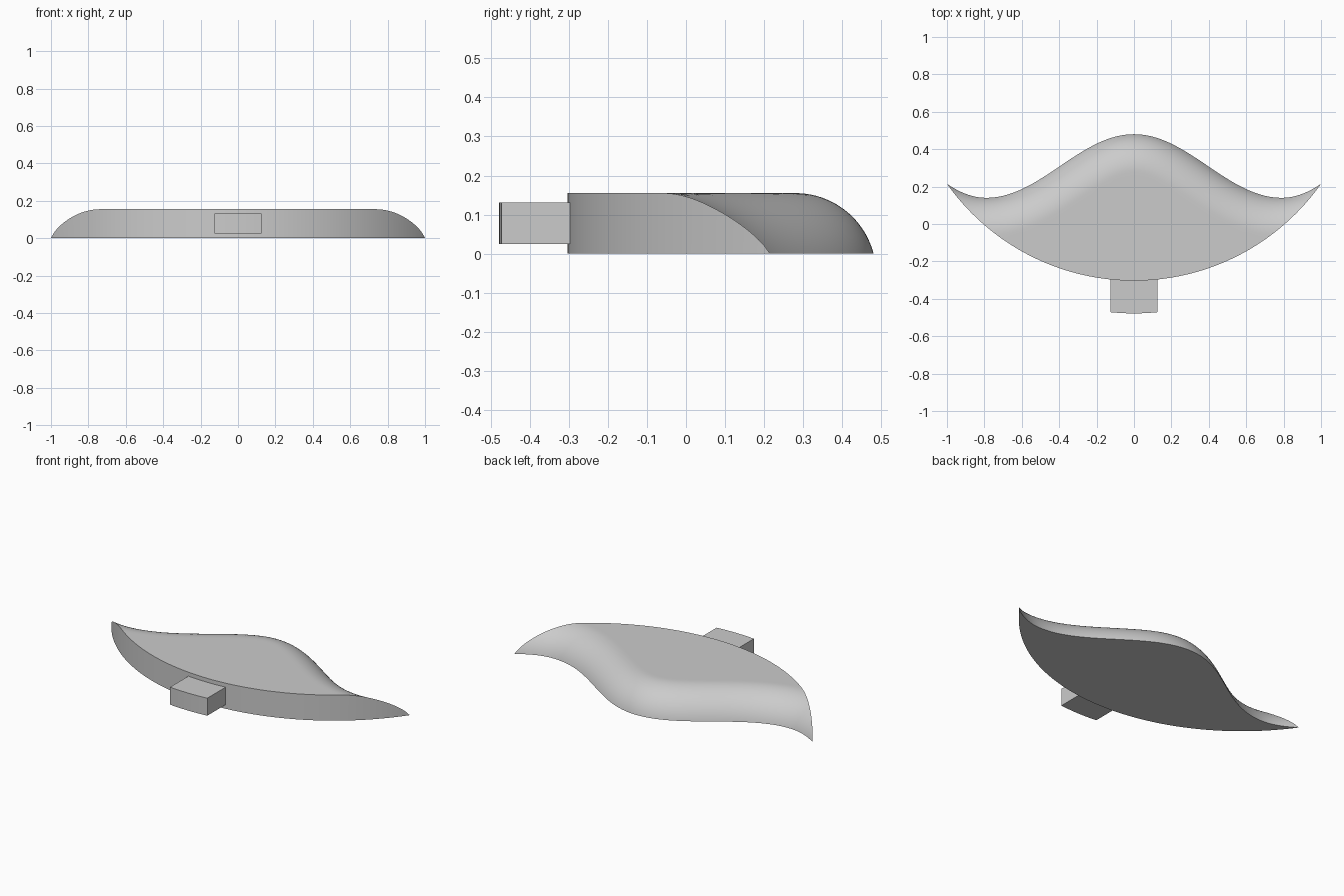
import bpy, bmesh, math
from mathutils import Vector

if "Cube" in bpy.data.objects:
    bpy.data.objects.remove(bpy.data.objects["Cube"])

HEIGHT, RUN = 0.155, 0.2              # body thickness and width of the rounded rim
FRONT, TIP = -0.303, 0.215            # y of the front middle and of the tips
SAG = TIP - FRONT
RADIUS = (1 + SAG ** 2) / (2 * SAG)   # radius of the front arc
RIM = (RUN ** 2 + HEIGHT ** 2) / (2 * HEIGHT)
COLS, ROWS = 128, 22

grey = bpy.data.materials.new("plain grey")
grey.use_nodes = True
grey.diffuse_color = (0.6, 0.6, 0.6, 1)
grey.node_tree.nodes["Principled BSDF"].inputs["Base Color"].default_value = grey.diffuse_color


def front_y(x):
    return FRONT + RADIUS - math.sqrt(RADIUS ** 2 - x * x)


def back_y(x):
    x = abs(x)
    lift = max(0, (x - 0.79) / 0.21) ** 2 * 0.019
    return 0.31 + 0.17 * math.cos(math.pi * x / 0.79) + lift


# Back outline, run a little past the tips, for measuring the rim distance
outline = [Vector((i / 200, back_y(i / 200))) for i in range(-230, 231)]


def segment_distance(p, a, b):
    t = max(0, min(1, (p - a).dot(b - a) / (b - a).length_squared))
    return (p - a.lerp(b, t)).length


def top_z(x, y):
    p = Vector((x, y))
    d = min(segment_distance(p, a, b) for a, b in zip(outline, outline[1:])
            if abs(a.x - x) < 0.26)
    if d >= RUN:
        return HEIGHT
    return max(0, HEIGHT - RIM + math.sqrt(RIM ** 2 - (RUN - d) ** 2))


def finish(bm, name):
    bmesh.ops.remove_doubles(bm, verts=bm.verts, dist=0.0002)
    bmesh.ops.recalc_face_normals(bm, faces=bm.faces)
    mesh = bpy.data.meshes.new(name)
    bm.to_mesh(mesh)
    bm.free()
    mesh.materials.append(grey)
    obj = bpy.data.objects.new(name, mesh)
    bpy.context.collection.objects.link(obj)
    bpy.ops.object.select_all(action="DESELECT")
    obj.select_set(True)
    bpy.context.view_layer.objects.active = obj
    bpy.ops.object.shade_smooth_by_angle(angle=math.radians(30))


# Curved body: columns from the rounded back rim to the front wall
bm = bmesh.new()
columns = []
for i in range(COLS + 1):
    x = -math.cos(math.pi * i / COLS) * 0.35 + (2 * i / COLS - 1) * 0.65
    yf, yb = front_y(x), max(back_y(x), front_y(x))
    reach = min(0.26, yb - yf)
    col = []
    for j in range(ROWS + 1):
        y = yb - reach * (j / ROWS) ** 1.5
        col.append(bm.verts.new((x, y, top_z(x, y) if j else 0)))
    col.append(bm.verts.new((x, yf, top_z(x, yf))))
    col.append(bm.verts.new((x, yf, 0)))
    columns.append(col)
for a, b in zip(columns, columns[1:]):
    for j in range(len(a)):               # the last quad closes the underside
        k = (j + 1) % len(a)
        bm.faces.new((a[j], a[k], b[k], b[j]))
bmesh.ops.dissolve_degenerate(bm, edges=bm.edges, dist=0.0001)
finish(bm, "curved_body")

# Front tab: a block whose outer face follows the body arc
bm = bmesh.new()
xs = [-0.125 + 0.25 * i / 8 for i in range(9)]
plan = [(x, front_y(x) - 0.175) for x in xs] + [(x, front_y(x) + 0.005) for x in reversed(xs)]
base = bm.faces.new([bm.verts.new((x, y, 0.025)) for x, y in plan])
top = bmesh.ops.extrude_face_region(bm, geom=[base], use_keep_orig=True)
bmesh.ops.translate(bm, vec=(0, 0, 0.106),
                    verts=[v for v in top["geom"] if isinstance(v, bmesh.types.BMVert)])
finish(bm, "front_tab")
